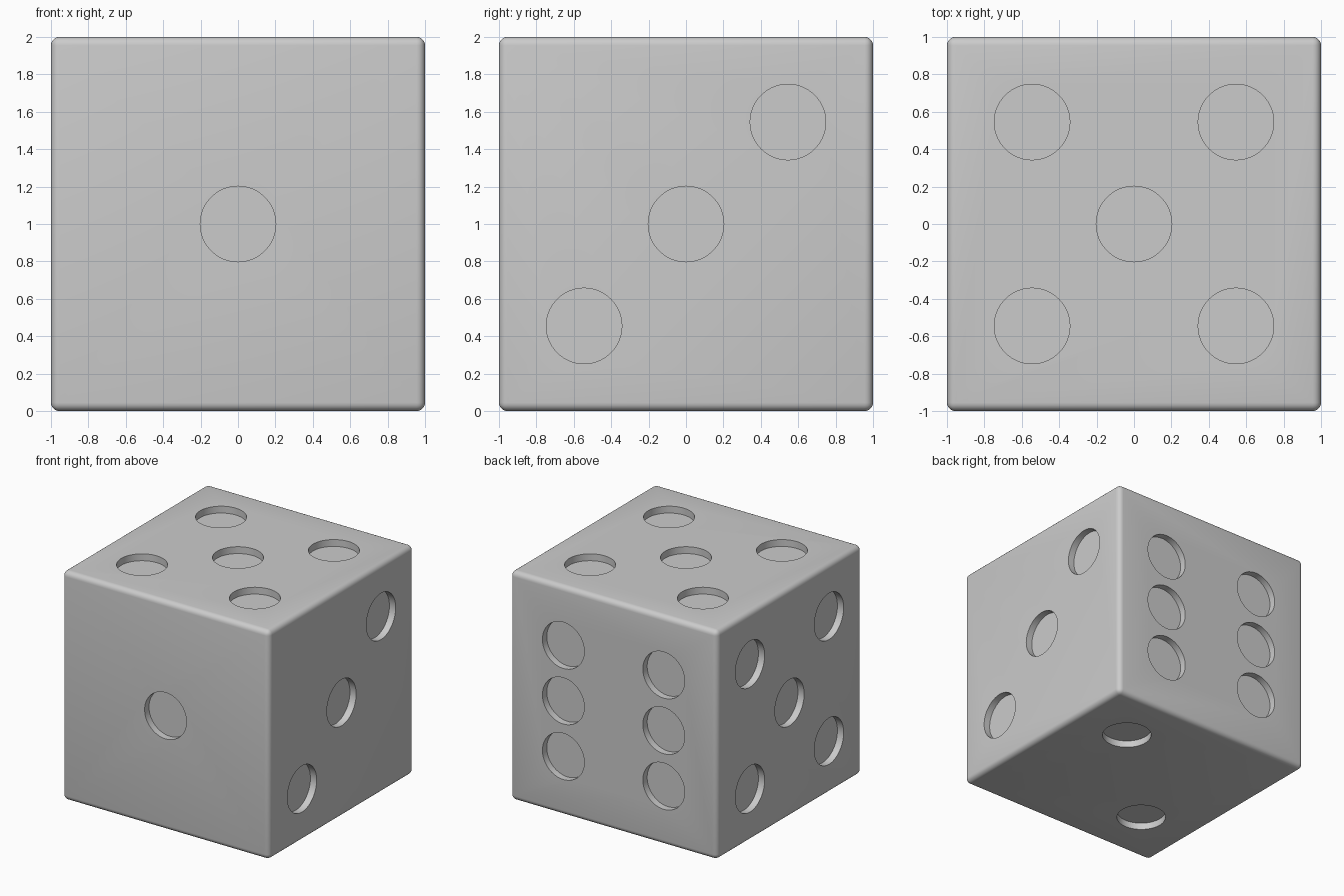
import bpy, bmesh
from mathutils import Matrix, Vector

if "Cube" in bpy.data.objects:
    bpy.data.objects.remove(bpy.data.objects["Cube"])

PIP_R, PIP_DEPTH = 0.202, 0.06
W, N = 0.545, 0.485          # wide and narrow pip spacing
five = [(0, 0)] + [(a, b) for a in (-W, W) for b in (-W, W)]

# (outward normal, first in-plane axis, second in-plane axis, pip positions)
X, Y, Z = Vector((1, 0, 0)), Vector((0, 1, 0)), Vector((0, 0, 1))
faces = [
    (-Y, X, Z, [(0, 0)]),                                     # front: 1
    (-Z, X, Y, [(-N, -N), (N, N)]),                           # bottom: 2
    (X, Y, Z, [(-W, -W), (0, 0), (W, W)]),                    # right: 3
    (Z, X, Y, five),                                          # top: 5
    (-X, Y, Z, five),                                         # left: 5
    (Y, X, Z, [(a, b) for a in (-N, N) for b in (-N, 0, N)]), # back: 6
]

# die body with rounded edges
bpy.ops.mesh.primitive_cube_add(size=2, location=(0, 0, 1))
die = bpy.context.object
die.name = "die"
bevel = die.modifiers.new("rounded_edges", 'BEVEL')
bevel.width, bevel.segments = 0.045, 5

# all pip cutters in one mesh
bm = bmesh.new()
height = 2 * PIP_DEPTH
for normal, u, v, pips in faces:
    turn = Z.rotation_difference(normal).to_matrix().to_4x4()
    for a, b in pips:
        place = Matrix.Translation(Z + normal + u * a + v * b)
        bmesh.ops.create_cone(bm, cap_ends=True, segments=64, radius1=PIP_R,
                              radius2=PIP_R, depth=height, matrix=place @ turn)
mesh = bpy.data.meshes.new("pip_cutter")
bm.to_mesh(mesh)
bm.free()
cutter = bpy.data.objects.new("pip_cutter", mesh)
bpy.context.collection.objects.link(cutter)
cutter.hide_render = True

# sink the pips into the body
cut = die.modifiers.new("pips", 'BOOLEAN')
cut.operation, cut.solver, cut.object = 'DIFFERENCE', 'EXACT', cutter
for name in ("rounded_edges", "pips"):
    bpy.ops.object.modifier_apply(modifier=name)
bpy.data.objects.remove(cutter)
bpy.ops.object.shade_smooth_by_angle()
